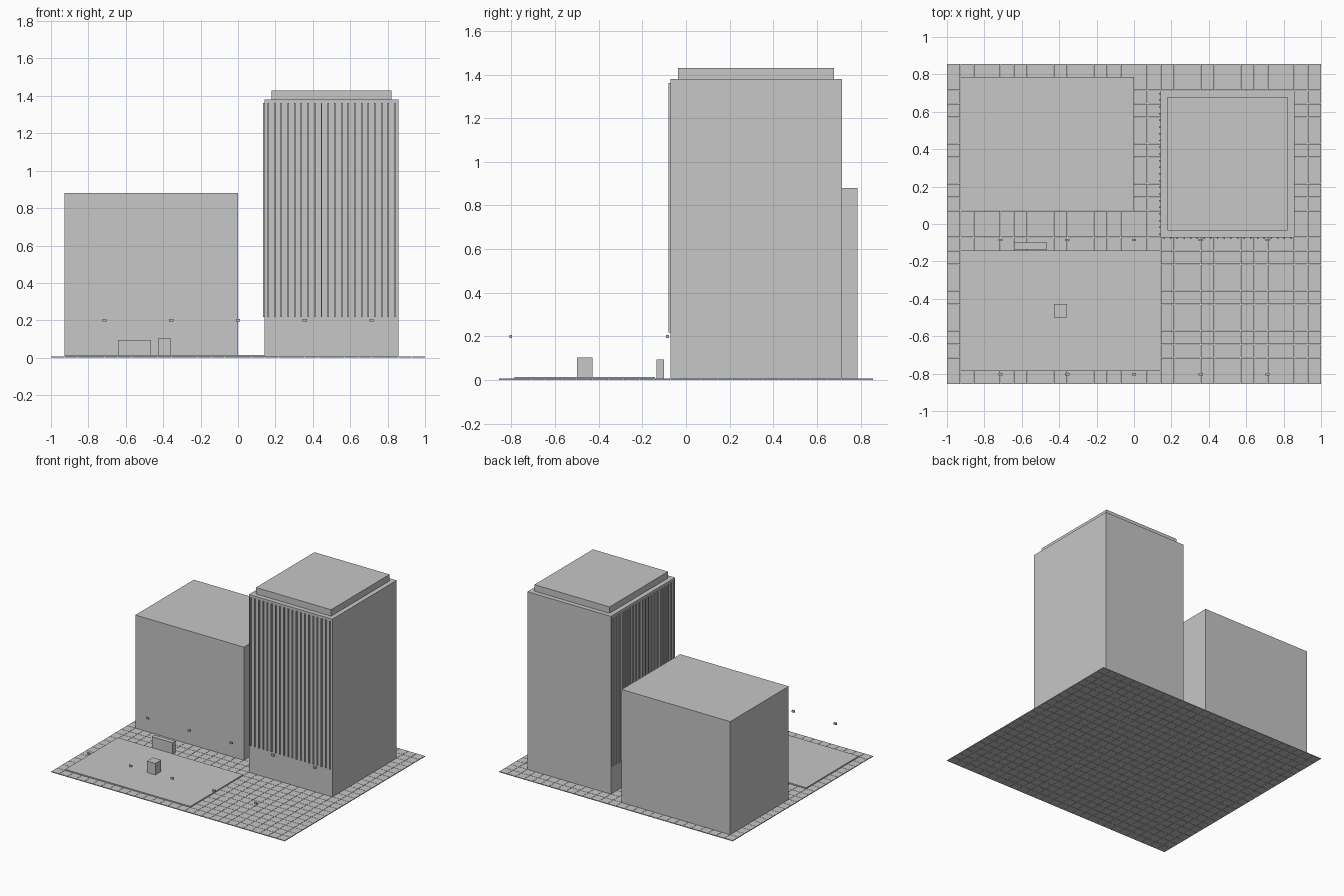
import bpy

cube = bpy.data.objects.get("Cube")
if cube:
    bpy.data.objects.remove(cube, do_unlink=True)

# Single matte grey for the whole massing model
grey = bpy.data.materials.new("plain_grey")
grey.use_nodes = True
COLOUR = (0.57, 0.57, 0.57, 1)
grey.diffuse_color = COLOUR
grey.node_tree.nodes["Principled BSDF"].inputs["Base Color"].default_value = COLOUR

T = 1 / 14      # paving module
PAVE = 0.006    # paving thickness


def box(name, x, y, z):
    """Box spanning the given (min, max) ranges."""
    lo, hi = zip(x, y, z)
    centre = [(a + b) / 2 for a, b in zip(lo, hi)]
    half = [(b - a) / 2 for a, b in zip(lo, hi)]
    bpy.ops.mesh.primitive_cube_add(size=2, location=centre)
    ob = bpy.context.object
    ob.name = name
    for v in ob.data.vertices:
        v.co = [c * h for c, h in zip(v.co, half)]
    ob.data.materials.append(grey)
    return ob


def repeat(ob, count, step):
    mod = ob.modifiers.new("repeat", 'ARRAY')
    mod.count = count
    mod.use_relative_offset = False
    mod.use_constant_offset = True
    mod.constant_offset_displace = step


# Paving: square slabs with narrow joints
gap = 0.001
paving = box("paving_slabs", (-1 + gap, -1 + T - gap),
             (-12 * T + gap, -11 * T - gap), (0, PAVE))
repeat(paving, 28, (T, 0, 0))
repeat(paving, 24, (0, T, 0))

# Low block and tower with set-back roof
box("low_block", (-13 * T, 0), (T, 11 * T), (PAVE, 0.88))
box("tower", (2 * T, 12 * T), (-T, 10 * T), (PAVE, 1.38))
box("tower_roof", (2.5 * T, 11.5 * T), (-T / 2, 9.5 * T), (1.38, 1.43))

# Vertical fins on the front and right-hand faces of the tower
fin, depth, fin_z = 0.004, 0.009, (0.217, 1.362)
x0, y0 = 2.25 * T, -0.75 * T
front = box("front_fins", (x0 - fin, x0 + fin), (-T - depth, -T), fin_z)
repeat(front, 20, (T / 2, 0, 0))
side = box("side_fins", (2 * T - depth, 2 * T), (y0 - fin, y0 + fin), fin_z)
repeat(side, 22, (0, T / 2, 0))

# Raised plaza with plinth and sign wall
box("plaza", (-13 * T, 2 * T), (-11 * T, -2 * T), (PAVE, 0.0143))
box("plinth", (-6 * T, -5 * T), (-7 * T, -6 * T), (0.0143, 0.103))
box("sign_wall", (-9 * T, -6.5 * T), (-0.135, -0.1), (PAVE, 0.095))

# Two rows of floating lamp heads
for row, y in (("front", -0.803), ("rear", -0.085)):
    lamp = box(row + "_lamps", (-10 * T - 0.011, -10 * T + 0.011),
               (y - 0.006, y + 0.006), (0.193, 0.207))
    repeat(lamp, 5, (5 * T, 0, 0))
